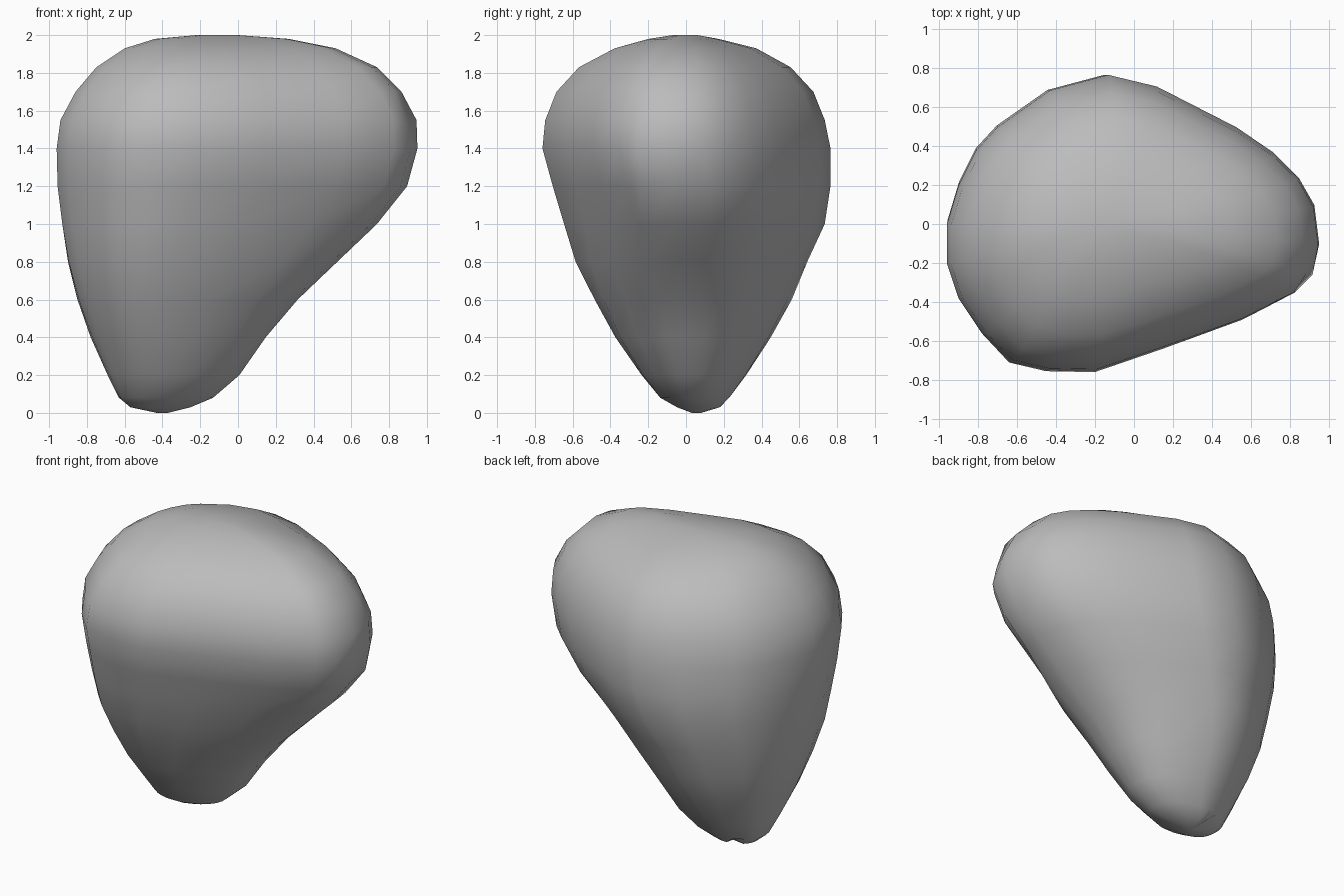
import bpy
import bmesh
import math
from mathutils import Vector

cube = bpy.data.objects.get("Cube")
if cube:
    bpy.data.objects.remove(cube, do_unlink=True)

# One plain stone colour
stone_grey = bpy.data.materials.new("stone grey")
stone_grey.use_nodes = True
colour = (0.5, 0.5, 0.5, 1.0)
stone_grey.diffuse_color = colour
stone_grey.node_tree.nodes["Principled BSDF"].inputs["Base Color"].default_value = colour

# Plan outline of the widest level, blunt on one side and tapered on the other
plan = [(.955, -.1), (.93, .1), (.85, .24), (.72, .37), (.53, .5), (.12, .71),
        (-.13, .77), (-.43, .69), (-.7, .5), (-.81, .38), (-.9, .2), (-.96, 0),
        (-.96, -.2), (-.9, -.38), (-.78, -.56), (-.64, -.71), (-.45, -.755),
        (-.2, -.76), (.15, -.64), (.56, -.49), (.83, -.35), (.92, -.26)]

# Levels: height, then the left-right and front-back limits of the stone
levels = [(0, -.43, -.37, .03, .08), (.03, -.57, -.25, -.05, .18),
          (.08, -.63, -.13, -.14, .23), (.2, -.69, .01, -.24, .32),
          (.4, -.78, .15, -.38, .45), (.6, -.85, .32, -.49, .56),
          (.8, -.9, .53, -.59, .64), (1, -.93, .74, -.65, .73),
          (1.2, -.955, .9, -.71, .76), (1.4, -.96, .955, -.765, .76),
          (1.55, -.94, .95, -.75, .73), (1.7, -.86, .87, -.69, .67),
          (1.83, -.75, .74, -.57, .55), (1.93, -.6, .52, -.38, .37),
          (1.98, -.44, .27, -.2, .17), (2, -.22, 0, -.07, .06)]


def section_point(point, level):
    """Fit one plan point to a level, rounding the plan near the foot."""
    z, left, right, front, back = level
    u, v = point[0] / .96, point[1] / .765
    angle = math.atan2(v, u)
    taper = min(1, z)
    u = u * taper + math.cos(angle) * (1 - taper)
    v = v * taper + math.sin(angle) * (1 - taper)
    return Vector(((left + right) / 2 + u * (right - left) / 2,
                   (front + back) / 2 + v * (back - front) / 2, z))


# Loft the stone body through its levels
bm = bmesh.new()
rings = [[bm.verts.new(section_point(p, level)) for p in plan] for level in levels]
count = len(plan)
for low, high in zip(rings, rings[1:]):
    for i in range(count):
        j = (i + 1) % count
        bm.faces.new((low[i], low[j], high[j], high[i]))
bm.faces.new(list(reversed(rings[0])))
bm.faces.new(rings[-1])

# Small chips where the surface is nicked
chips = [Vector((.88, -.3, 1.6)), Vector((.7, -.32, 1.05)), Vector((-.5, .18, .05))]
for chip in chips:
    vert = min(bm.verts, key=lambda v: (v.co - chip).length)
    vert.co += (Vector((-.1, 0, 1)) - vert.co).normalized() * .03

bmesh.ops.recalc_face_normals(bm, faces=bm.faces[:])
mesh = bpy.data.meshes.new("stone_body")
bm.to_mesh(mesh)
bm.free()
mesh.materials.append(stone_grey)
stone = bpy.data.objects.new("stone_body", mesh)
bpy.context.collection.objects.link(stone)

# Smooth shading with the sharpest nicks kept crisp
bpy.ops.object.select_all(action="DESELECT")
stone.select_set(True)
bpy.context.view_layer.objects.active = stone
bpy.ops.object.shade_smooth_by_angle(angle=math.radians(50))
